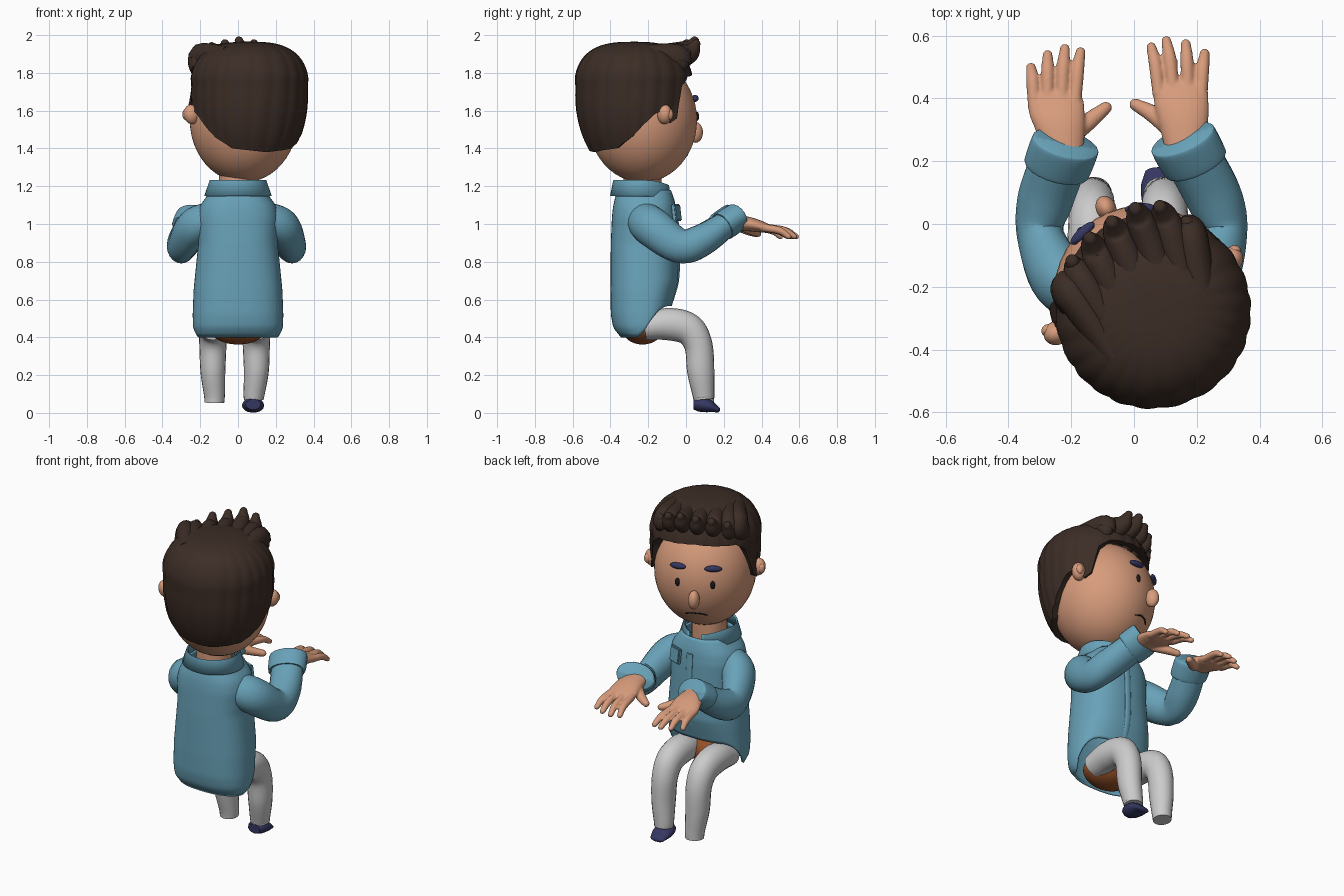
import bpy, bmesh, math
from mathutils import Vector, Matrix

if "Cube" in bpy.data.objects:
    bpy.data.objects.remove(bpy.data.objects["Cube"])

def material(name, rgb):
    m = bpy.data.materials.new(name)
    m.diffuse_color = (*rgb, 1)
    m.use_nodes = True
    m.node_tree.nodes["Principled BSDF"].inputs["Base Color"].default_value = m.diffuse_color
    return m

SKIN = material("skin", (.68, .33, .20))
HAIR = material("hair", (.045, .026, .019))
BLUE = material("shirt", (.14, .36, .48))
NAVY = material("navy", (.035, .038, .12))
BROWN = material("brown", (.30, .08, .02))
BLACK = material("black", (.01, .01, .012))
I = Matrix.Identity(4)
HEAD = Matrix.Translation((.03, -.23, 0)) @ Matrix.Rotation(math.radians(23), 4, 'Z')

def finish(name, bm, mat=None, M=I):
    bmesh.ops.recalc_face_normals(bm, faces=bm.faces)
    me = bpy.data.meshes.new(name)
    bm.to_mesh(me)
    bm.free()
    me.transform(M)
    for p in me.polygons:
        p.use_smooth = True
    me.set_sharp_from_angle(angle=math.radians(50))
    if mat:
        me.materials.append(mat)
    ob = bpy.data.objects.new(name, me)
    bpy.context.collection.objects.link(ob)
    return ob

def bridge(bm, rings, closed=True, cap0=False, cap1=False):
    vs = [[bm.verts.new(p) for p in r] for r in rings]
    n = len(rings[0])
    for a, b in zip(vs, vs[1:]):
        for i in range(n if closed else n - 1):
            j = (i + 1) % n
            bm.faces.new((a[i], a[j], b[j], b[i]))
    if cap0: bm.faces.new(vs[0])
    if cap1: bm.faces.new(vs[-1])

def spline(pts, steps):
    """Catmull-Rom through tuples of any length."""
    P = [Vector(p) for p in pts]
    P = [2 * P[0] - P[1]] + P + [2 * P[-1] - P[-2]]
    out = []
    for k in range(1, len(P) - 2):
        a, b, c, d = P[k - 1:k + 3]
        for s in range(steps):
            t = s / steps
            out.append(.5 * (2 * b + (c - a) * t + (2 * a - 5 * b + 4 * c - d) * t * t
                             + (3 * b - a - 3 * c + d) * t ** 3))
    return out + [P[-2]]

def tube(bm, pts, rounded=True, steps=6, n=20):
    """Loft along (x, y, z, half width, half height) points."""
    S = spline(pts, steps)
    C = [Vector(s[:3]) for s in S]
    T = [(C[min(i + 1, len(C) - 1)] - C[max(i - 1, 0)]).normalized() for i in range(len(C))]
    data = [(c, t, s[3], s[4]) for c, t, s in zip(C, T, S)]
    if rounded:
        for k in range(1, 6):
            q = k / 5 * 1.5
            c, t, a, b = data[len(S) - 1]
            data.append((c + t * min(a, b) * math.sin(q), t, a * math.cos(q), b * math.cos(q)))
    rings = []
    for c, t, a, b in data:
        s = (Vector((1, 0, 0)) - t * t.x).normalized()
        u = s.cross(t)
        rings.append([c + s * a * math.cos(w) + u * b * math.sin(w)
                      for w in (2 * math.pi * i / n for i in range(n))])
    bridge(bm, rings, True, True, True)

def tube_part(name, pts, mat=None, rounded=True, M=I):
    bm = bmesh.new()
    tube(bm, pts, rounded)
    return finish(name, bm, mat, M)

def ball(name, loc, scale, mat, M=I, tilt=0, turn=0):
    bm = bmesh.new()
    X = (Matrix.Translation(loc) @ Matrix.Rotation(turn, 4, 'Z') @ Matrix.Rotation(tilt, 4, 'Y')
         @ Matrix.Diagonal((*scale, 1)))
    bmesh.ops.create_uvsphere(bm, u_segments=40, v_segments=24, radius=1, matrix=X)
    return finish(name, bm, mat, M)

def lerp_table(tab, x):
    for a, b in zip(tab, tab[1:]):
        if x <= b[0]:
            t = max(0, (x - a[0]) / (b[0] - a[0]))
            return [p + (q - p) * t for p, q in zip(a[1:], b[1:])]
    return list(tab[-1][1:])

# Head and face
HR, HC = Vector((.285, .29, .33)), Vector((0, 0, 1.55))
def face_y(x, z):
    return HR.y * math.sqrt(1 - (x / HR.x) ** 2 - ((z - HC.z) / HR.z) ** 2)

ball("head", HC, HR, SKIN, HEAD)
ball("nose", (0, .305, 1.485), (.032, .04, .055), SKIN, HEAD)
for s, side in ((-1, "left"), (1, "right")):
    ball(f"{side}_ear", (s * .30, 0, 1.58), (.042, .038, .052), SKIN, HEAD, s * .2)
    ball(f"{side}_ear_inner", (s * .322, .018, 1.58), (.022, .02, .03), SKIN, HEAD)
    ball(f"{side}_eye", (s * .10, face_y(.10, 1.57), 1.57), (.014, .01, .024), BLACK, HEAD)
    ball(f"{side}_eyebrow", (s * .10, face_y(.10, 1.665) + .008, 1.665), (.05, .018, .018),
         NAVY, HEAD, s * .08, -s * .35)
tube_part("mouth", [(x, face_y(x, z), z, .004, .004) for x, z in
          ((-.06, 1.365), (-.03, 1.375), (0, 1.378), (.03, 1.375), (.06, 1.365))], BLACK, M=HEAD)
tube_part("neck", [(0, -.23, 1.05, .10, .10), (0, -.23, 1.28, .10, .10)], SKIN, False)

# Hair: scalp shell cut off at a hairline that depends on the angle from the front
HAIRLINE = [(0, 1.80), (45, 1.78), (58, 1.73), (65, 1.56), (74, 1.53), (80, 1.61), (92, 1.58),
            (115, 1.46), (135, 1.40), (180, 1.38)]
N, K, ZC, UP, DOWN, E = 144, 26, 1.68, .285, .45, 2.8
cols = []
for i in range(N):
    a = 2 * math.pi * i / N
    deg = math.degrees(min(a, 2 * math.pi - a))
    zb = lerp_table(HAIRLINE, deg)[0]
    end = (math.asin((zb - ZC) / DOWN) if zb < ZC else math.asin(((zb - ZC) / UP) ** (E / 2)))
    col = []
    for k in range(K + 1):
        ph = math.pi / 2 * .995 + (end - math.pi / 2 * .995) * k / K
        if ph > 0:
            z, r = ZC + UP * math.sin(ph) ** (2 / E), .308 * math.cos(ph) ** (2 / E)
        else:
            z, r = ZC + DOWN * math.sin(ph), .308 * math.cos(ph)
        r *= 1 + .018 * (abs(math.sin(11 * a + .8 * math.sin(3 * a) + 2 * (z - ZC))) - .5)
        r *= 1 + .025 * max(0, min(1, (z - 1.74) / .03))
        p = Vector((.01 + r * math.sin(a), -.055 + r * math.cos(a), z))
        d = p - HC
        q = math.sqrt(sum((d[j] / HR[j]) ** 2 for j in range(3)))
        if q < 1.06:
            p.x, p.y = p.x * 1.06 / q, p.y * 1.06 / q
        col.append(p)
    b = col[-1]
    col.append(Vector((b.x * .8, b.y * .8, b.z + .01)))
    cols.append(col)
bm = bmesh.new()
bridge(bm, [[c[k] for c in cols] for k in range(K + 2)], True, True)
# Swept locks over the forehead
for x, y, z in ((-.22, .12, 1.86), (-.165, .20, 1.90), (-.085, .245, 1.935), (-.0, .265, 1.95),
                (.085, .275, 1.965), (.16, .25, 1.95), (.22, .17, 1.90)):
    tube(bm, [(x * .7, -.14, 1.88, .05, .06), (x * .95, .10, 1.885, .055, .07),
              (x, y - .05, z - .045, .045, .055), (x, y - .01, z + .005, .022, .024)])
finish("hair", bm, HAIR, HEAD)

# Shirt body: z -> half width, half depth; hem rises towards the lap
BODY = [(.40, .215, .125), (.45, .238, .165), (.52, .24, .178), (.65, .235, .18), (.9, .21, .178),
        (1.04, .215, .172), (1.10, .20, .165), (1.14, .17, .155), (1.18, .14, .14)]
def sgn_pow(v, p):
    return math.copysign(abs(v) ** p, v)
rings = []
for k in range(37):
    ring = []
    for i in range(64):
        w = 2 * math.pi * i / 64
        ux, uy = sgn_pow(math.cos(w), .82), sgn_pow(math.sin(w), .82)
        t = max(0, min(1, (uy + .35) / 1.2))
        hem = .40 + .165 * t * t * (3 - 2 * t)
        z = hem + (1.18 - hem) * k / 36
        rx, ry = lerp_table(BODY, z)
        tuck = .035 * max(0, uy) * max(0, (.70 - z) / .14)
        ring.append((ux * rx, -.22 + uy * ry - tuck, z))
    rings.append(ring)
bm = bmesh.new()
bridge(bm, rings)
sol = finish("shirt_body", bm, BLUE).modifiers.new("thickness", 'SOLIDIFY')
sol.thickness, sol.offset = .012, -1

# Collar, open at the front with two points
rings = []
for rx, ry, z0, drop in ((.14, .135, 1.225, .03), (.15, .145, 1.232, .03), (.178, .162, 1.15, .06)):
    ring = []
    for i in range(49):
        w = math.radians(16 + 328 * i / 48)
        f = max(0, math.cos(w)) ** 3
        ring.append((rx * math.sin(w), -.24 + ry * math.cos(w) + .012 * f, z0 - drop * f))
    rings.append(ring)
bm = bmesh.new()
bridge(bm, rings, False)
finish("collar", bm, BLUE).modifiers.new("thickness", 'SOLIDIFY').thickness = .014

# Placket and pocket
tube_part("placket", [(.01, -.072, .60, .02, .008), (.01, -.043, .72, .02, .008),
                      (.01, -.042, .92, .02, .008), (.01, -.052, 1.09, .02, .008)], BLUE, False)
bm = bmesh.new()
bmesh.ops.create_cube(bm, size=1, matrix=Matrix.Translation((.105, -.05, 1.06))
                      @ Matrix.Rotation(-.35, 4, 'Z') @ Matrix.Rotation(.12, 4, 'X')
                      @ Matrix.Diagonal((.085, .022, .09, 1)))
bmesh.ops.bevel(bm, geom=bm.edges[:], offset=.005, segments=2, affect='EDGES')
finish("pocket", bm, BLUE)

# Arms, cuffs and hands (each side has its own pose)
def arm(side, s, elbow, fore, wrist, palm, fingers, thumb):
    tube_part(f"{side}_sleeve", [(s * .12, -.24, 1.04, .08, .09), (s * .23, -.18, .985, .095, .105),
              (*elbow, .075, .092), (*fore, .09, .085), (*wrist, .092, .064)], BLUE, False)
    w, f = Vector(wrist), Vector(fore)
    d = (w - f).normalized()
    tube_part(f"{side}_cuff", [(*(w - d * .075), .095, .07), (*(w - d * .07), .108, .078),
              (*(w + d * .02), .11, .076), (*(w + d * .025), .095, .06)], BLUE, False)
    bm = bmesh.new()
    tube(bm, [(w.x, w.y - .02, 1.01, .065, .042)] + palm)
    for (x0, y0), (x1, y1) in fingers:
        tube(bm, [(x0, y0 - .03, .982, .021, .021), ((x0 + x1) / 2, (y0 + y1) / 2, .965, .021, .02),
                  (x1, y1 - .016, .933, .016, .015)], n=14)
    tube(bm, thumb, n=14)
    ob = finish(f"{side}_hand", bm, SKIN)
    rm = ob.modifiers.new("merge", 'REMESH')
    rm.mode, rm.voxel_size, rm.use_smooth_shade = 'VOXEL', .006, True
    sm = ob.modifiers.new("soften", 'SMOOTH')
    sm.iterations, sm.factor = 3, .5

arm("right", 1, (.285, -.035, .885), (.255, .085, .915), (.165, .25, 1.025),
    [(.158, .33, 1.0, .08, .038), (.15, .40, .985, .088, .03), (.148, .435, .978, .085, .022)],
    [((.08, .44), (.055, .58)), ((.125, .45), (.103, .60)), ((.172, .45), (.165, .59)),
     ((.213, .43), (.225, .56))],
    [(.12, .30, .99, .03, .03), (.06, .35, .965, .028, .025), (.005, .38, .95, .02, .02)])
arm("left", -1, (-.298, -.035, .885), (-.28, .085, .915), (-.225, .235, 1.025),
    [(-.235, .31, 1.0, .08, .038), (-.247, .37, .985, .09, .03), (-.25, .405, .978, .085, .022)],
    [((-.317, .40), (-.328, .515)), ((-.275, .42), (-.275, .555)), ((-.23, .43), (-.22, .575)),
     ((-.188, .42), (-.17, .565))],
    [(-.20, .28, .99, .03, .03), (-.14, .33, .965, .028, .025), (-.09, .37, .95, .02, .02)])

# Trousers: seat and two bent legs
ball("seat", (0, -.23, .45), (.15, .11, .088), BROWN)
for side, x, xf, foot in (("left", -.133, -.125, .055), ("right", .097, .085, .07)):
    tube_part(f"{side}_leg", [(x, -.22, .455, .075, .07), (x, -.10, .47, .08, .085),
              (x, .01, .445, .076, .085), (x, .065, .36, .072, .075), (x, .078, .22, .066, .072),
              (xf, .092, .10, .056, .058), (xf, .095, foot, .052, .054)], None, False)

# Single shoe on the right foot
bm = bmesh.new()
tube(bm, [(.08, .04, .045, .04, .028), (.08, .07, .045, .054, .038), (.08, .12, .036, .058, .034),
          (.08, .165, .018, .045, .016)])
for v in bm.verts:
    v.co.z = max(v.co.z, 0)
finish("right_shoe", bm, NAVY)
